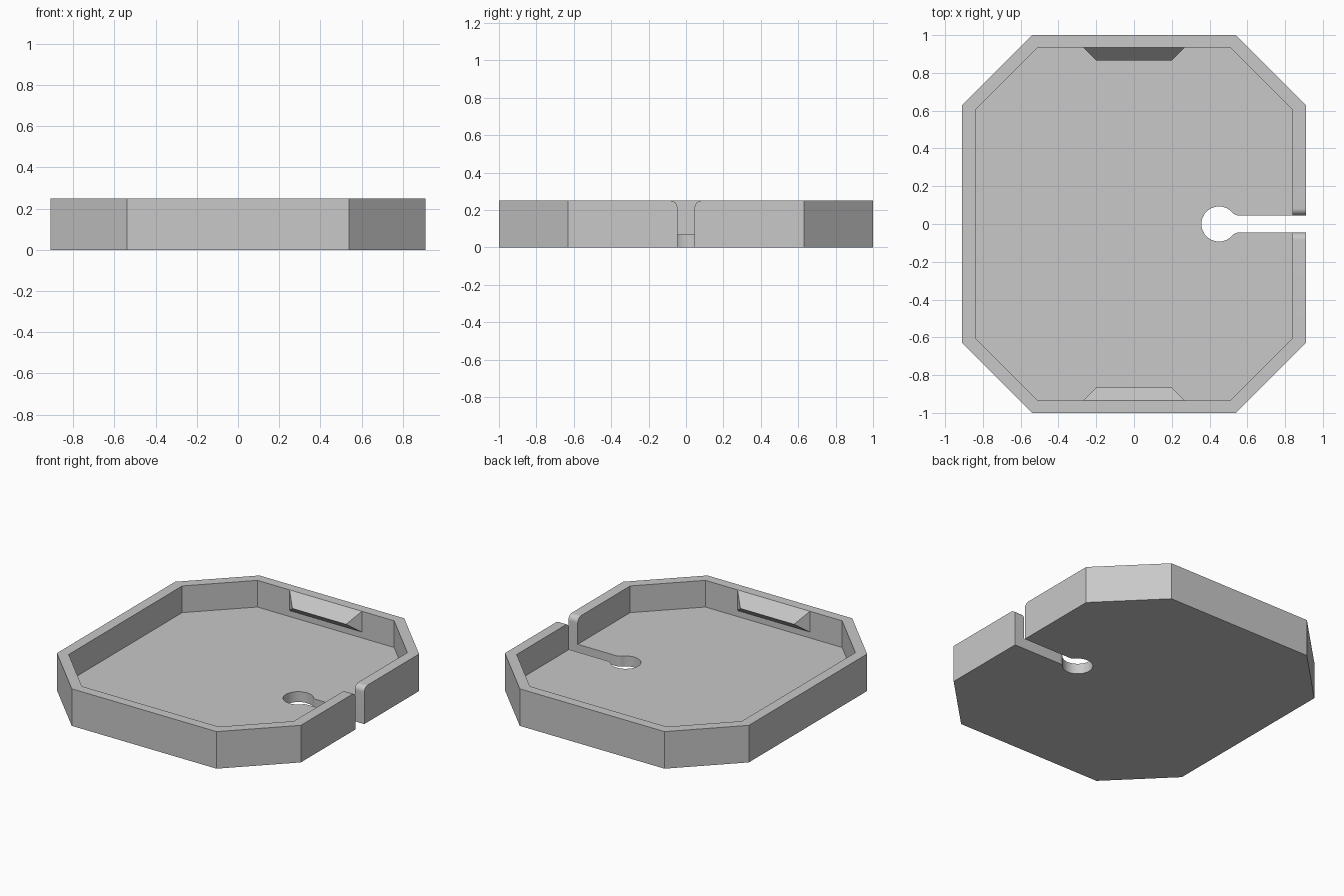
import bpy, bmesh, math
from mathutils import Vector

cube = bpy.data.objects.get("Cube")
if cube:
    bpy.data.objects.remove(cube, do_unlink=True)

HEIGHT, FLOOR = 0.25, 0.07
SLOT, LIP = 0.046, 0.037          # slot half width, lip rounding radius
HOLE_X, HOLE_R, FILLET = 0.45, 0.093, 0.04

grey = bpy.data.materials.new("plain grey")
grey.use_nodes = True
colour = (0.58, 0.58, 0.58, 1)
grey.diffuse_color = colour
grey.node_tree.nodes["Principled BSDF"].inputs["Base Color"].default_value = colour


def make_object(name, bm):
    bmesh.ops.recalc_face_normals(bm, faces=bm.faces)
    mesh = bpy.data.meshes.new(name)
    bm.to_mesh(mesh)
    bm.free()
    obj = bpy.data.objects.new(name, mesh)
    bpy.context.collection.objects.link(obj)
    mesh.materials.append(grey)
    return obj


def prism(name, points, direction):
    """Extrude a closed outline along a direction."""
    bm = bmesh.new()
    face = bm.faces.new([bm.verts.new(p) for p in points])
    new = bmesh.ops.extrude_face_region(bm, geom=[face])["geom"]
    # the starting face must survive as the opposite cap
    verts = [g for g in new if isinstance(g, bmesh.types.BMVert)]
    bmesh.ops.translate(bm, verts=verts, vec=Vector(direction))
    if not face.is_valid:
        bmesh.ops.holes_fill(bm, edges=bm.edges)
    return make_object(name, bm)


def octagon(x, y, cut, z):
    quarter = [(x, y - cut), (x - cut, y)]
    pts = []
    for sx, sy in ((1, 1), (-1, 1), (-1, -1), (1, -1)):
        corner = quarter if sx * sy > 0 else quarter[::-1]
        pts += [(sx * a, sy * b, z) for a, b in corner]
    return pts


def arc(cx, cy, r, start, end, steps):
    angles = [start + (end - start) * i / steps for i in range(steps + 1)]
    return [(cx + r * math.cos(a), cy + r * math.sin(a)) for a in angles]


def mirrored(half):
    """Complete an outline with its mirror image."""
    return half + [(u, -v) for u, v in reversed(half)]


# Tray body and the cavity inside its wall
tray = prism("tray", octagon(0.91, 1.0, 0.37, 0), (0, 0, HEIGHT))
cavity = prism("cavity_cutter", octagon(0.84, 0.935, 0.33, FLOOR), (0, 0, 0.4))

# Keyhole: round hole, filleted neck and a slot out through the wall
fy = SLOT + FILLET
fx = HOLE_X + math.sqrt((HOLE_R + FILLET) ** 2 - fy ** 2)
join = math.atan2(fy, fx - HOLE_X)
half = [(1.1, SLOT)]
half += arc(fx, fy, FILLET, -math.pi / 2, join - math.pi, 8)
half += arc(HOLE_X, 0, HOLE_R, join, math.pi, 24)[1:-1]
outline = mirrored(half)
outline.insert(len(half), (HOLE_X - HOLE_R, 0))
keyhole = prism("keyhole_cutter", [(x, y, -0.2) for x, y in outline], (0, 0, 0.8))

# Rounded top corners of the wall on both sides of the slot
curve = arc(HEIGHT - LIP, SLOT + LIP, LIP, -math.pi / 2, 0, 10)
lip_half = curve + [(0.4, SLOT + LIP)]
lip = prism("lip_cutter", [(0.75, y, z) for z, y in mirrored(lip_half)], (0.4, 0, 0))

bpy.context.view_layer.objects.active = tray
for cutter in (cavity, keyhole, lip):
    mod = tray.modifiers.new(cutter.name, "BOOLEAN")
    mod.operation, mod.solver, mod.object = "DIFFERENCE", "EXACT", cutter
    bpy.ops.object.modifier_apply(modifier=mod.name)
    bpy.data.objects.remove(cutter, do_unlink=True)

bpy.ops.object.select_all(action="DESELECT")
tray.select_set(True)
bpy.ops.object.shade_smooth_by_angle(angle=math.radians(30))

# Wedge-shaped snap clips on the front and back inner walls
for name, side in (("front_clip", -1), ("back_clip", 1)):
    bm = bmesh.new()
    rows = [(0.27, 0.935, HEIGHT), (0.20, 0.865, 0.17), (0.27, 0.935, 0.11)]
    left, right = [[bm.verts.new((s * x, side * y, z)) for x, y, z in rows]
                   for s in (-1, 1)]
    bm.faces.new(left)
    bm.faces.new(right)
    for i in range(3):
        j = (i + 1) % 3
        bm.faces.new((left[i], left[j], right[j], right[i]))
    make_object(name, bm)
